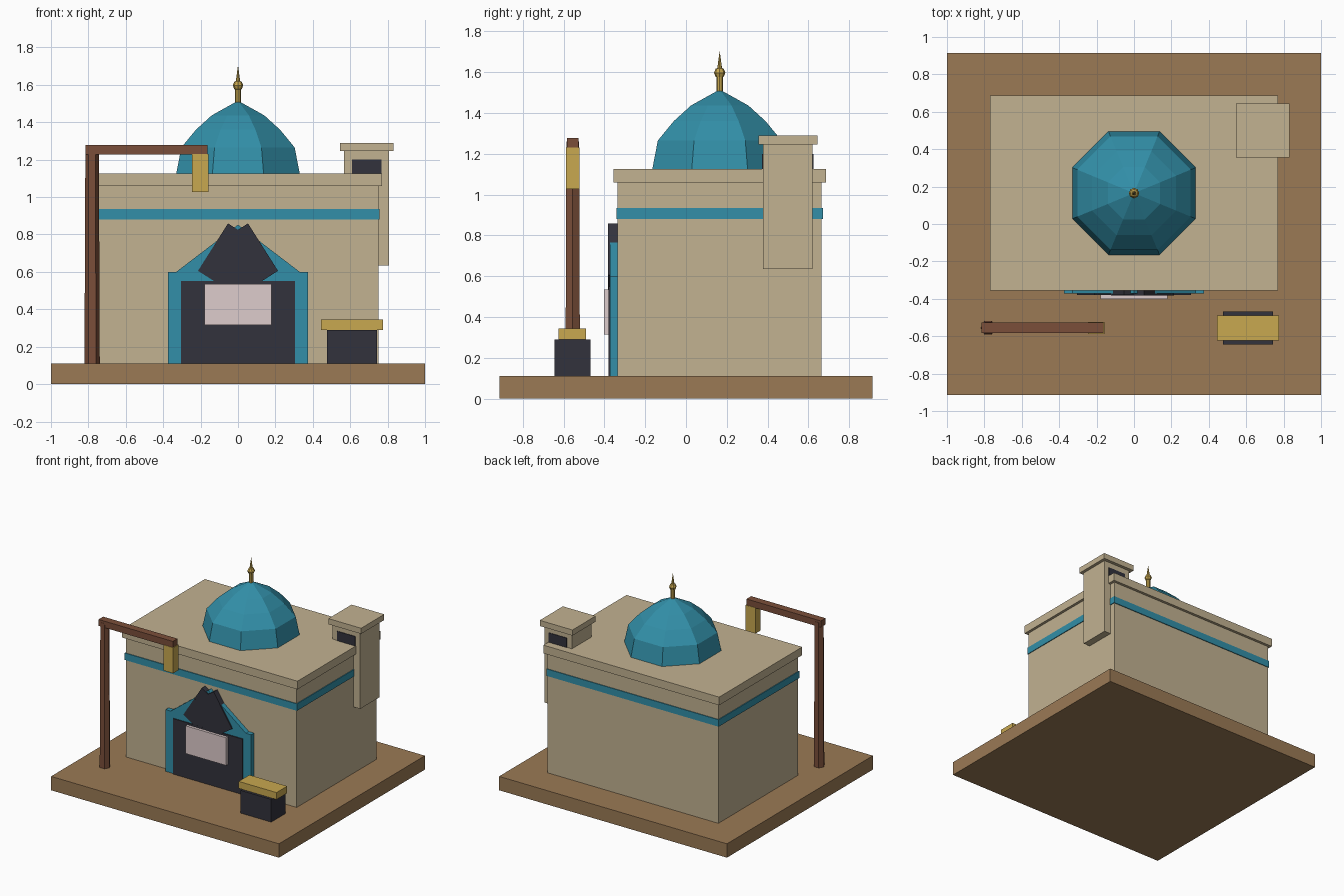
import bpy, bmesh, math

cube = bpy.data.objects.get("Cube")
if cube:
    bpy.data.objects.remove(cube, do_unlink=True)


def material(name, *srgb):
    lin = [((c / 255 + 0.055) / 1.055) ** 2.4 for c in srgb]
    mat = bpy.data.materials.new(name)
    mat.use_nodes = True
    mat.diffuse_color = (*lin, 1)
    mat.node_tree.nodes["Principled BSDF"].inputs["Base Color"].default_value = (*lin, 1)
    return mat


SAND = material("sandstone", 194, 178, 145)
EARTH = material("earth", 155, 122, 85)
TEAL = material("turquoise_tile", 50, 143, 168)
DARK = material("charcoal", 50, 50, 60)
GOLD = material("gold", 200, 168, 80)
WOOD = material("brown_wood", 123, 79, 58)
PINK = material("pale_pink", 222, 204, 204)


def finish(name, bm, mat):
    bmesh.ops.recalc_face_normals(bm, faces=bm.faces)
    mesh = bpy.data.meshes.new(name)
    bm.to_mesh(mesh)
    bm.free()
    mesh.materials.append(mat)
    obj = bpy.data.objects.new(name, mesh)
    bpy.context.collection.objects.link(obj)
    return obj


def box(name, mat, x, y, z):
    """Box from (low, high) ranges; the origin is at its centre."""
    bm = bmesh.new()
    bmesh.ops.create_cube(bm, size=1)
    bmesh.ops.scale(bm, verts=bm.verts, vec=[b - a for a, b in (x, y, z)])
    obj = finish(name, bm, mat)
    obj.location = [(a + b) / 2 for a, b in (x, y, z)]
    return obj


def lathe(name, mat, profile, sides, x, y, turn=0):
    """Faceted solid of revolution from (radius, height) points."""
    bm = bmesh.new()
    rings = []
    for r, z in profile:
        angles = [turn + math.tau * i / sides for i in range(sides)]
        rings.append([bm.verts.new((r * math.cos(a), r * math.sin(a), z)) for a in angles])
    for low, high in zip(rings, rings[1:]):
        for i in range(sides):
            j = (i + 1) % sides
            bm.faces.new((low[i], low[j], high[j], high[i]))
    bm.faces.new(rings[0])
    bm.faces.new(rings[-1])
    bmesh.ops.remove_doubles(bm, verts=bm.verts, dist=0.0001)
    obj = finish(name, bm, mat)
    obj.location = (x, y, 0)
    return obj


def slab(name, mat, outline, front, back):
    """Front-facing (x, z) outline extruded along y."""
    bm = bmesh.new()
    face = bm.faces.new([bm.verts.new((x, front, z)) for x, z in outline])
    ext = bmesh.ops.extrude_face_region(bm, geom=[face])
    verts = [g for g in ext["geom"] if isinstance(g, bmesh.types.BMVert)]
    bmesh.ops.translate(bm, verts=verts, vec=(0, back - front, 0))
    return finish(name, bm, mat)


# Ground and main hall
GROUND, ROOF, MID_Y, WALL = 0.11, 1.125, 0.165, -0.335
box("ground_slab", EARTH, (-1, 1), (-0.915, 0.915), (0, GROUND))
for name, mat, grow, z in (("hall", SAND, 0, (GROUND, 1.06)),
                           ("tile_band", TEAL, 0.006, (0.88, 0.935)),
                           ("cornice", SAND, 0.021, (1.06, ROOF))):
    hx, hy = 0.75 + grow, 0.5 + grow
    box(name, mat, (-hx, hx), (MID_Y - hy, MID_Y + hy), z)

# Eight-sided dome and finial
profile = [(0.33, ROOF), (0.303, 1.265), (0.225, 1.36), (0.14, 1.437), (0, 1.515)]
face_to_corner = 1 / math.cos(math.pi / 8)
lathe("dome", TEAL, [(r * face_to_corner, z) for r, z in profile], 8, 0, MID_Y, math.pi / 8)
lathe("finial_shaft", GOLD, [(0.016, 1.49), (0.016, 1.58)], 8, 0, MID_Y)
ball = [(0.028 * math.sin(math.pi * i / 4), 1.597 - 0.028 * math.cos(math.pi * i / 4))
        for i in range(5)]
lathe("finial_ball", GOLD, ball, 8, 0, MID_Y)
lathe("finial_spike", GOLD, [(0.013, 1.61), (0, 1.705)], 8, 0, MID_Y)

# Portal: tiled frame, door, crossed arch panels and sign
half = [(0.375, GROUND), (0.375, 0.6), (0.33, 0.6)]
outline = half + [(0, 0.852)] + [(-x, z) for x, z in reversed(half)]
slab("portal_frame", TEAL, outline, -0.372, WALL)
box("door", DARK, (-0.305, 0.305), (-0.38, WALL), (GROUND, 0.55))
for side, name in ((1, "left"), (-1, "right")):
    x = 0.045 * side
    panel = box(name + "_arch_panel", DARK, (x - 0.105, x + 0.105),
                (-0.3805 - 0.001 * side, WALL), (0.526, 0.826))
    panel.rotation_euler.y = -0.565 * side
box("sign", PINK, (-0.18, 0.178), (-0.402, -0.38), (0.315, 0.535))

# Wind tower on the rear corner
box("tower", SAND, (0.567, 0.808), (0.377, 0.62), (0.635, 1.245))
box("tower_cap", SAND, (0.545, 0.832), (0.355, 0.645), (1.245, 1.29))
for y, name in ((0.377, "front"), (0.62, "back")):
    box(name + "_tower_vent", DARK, (0.61, 0.768), (y - 0.0045, y + 0.0045), (1.12, 1.2))

# Lamp post with arm and lantern
POST_X, POST_Y = -0.78, -0.555
lathe("lamp_post", WOOD, [(0.041, GROUND), (0.036, 1.26)], 6, POST_X, POST_Y)
box("lamp_arm", WOOD, (-0.815, -0.163), (POST_Y - 0.029, POST_Y + 0.029), (1.227, 1.278))
box("lantern", GOLD, (-0.245, -0.158), (POST_Y - 0.032, POST_Y + 0.032), (1.027, 1.23))

# Stand with a gold top
box("stand", DARK, (0.475, 0.743), (-0.645, -0.467), (GROUND, 0.29))
box("stand_top", GOLD, (0.443, 0.775), (-0.624, -0.49), (0.29, 0.345))
